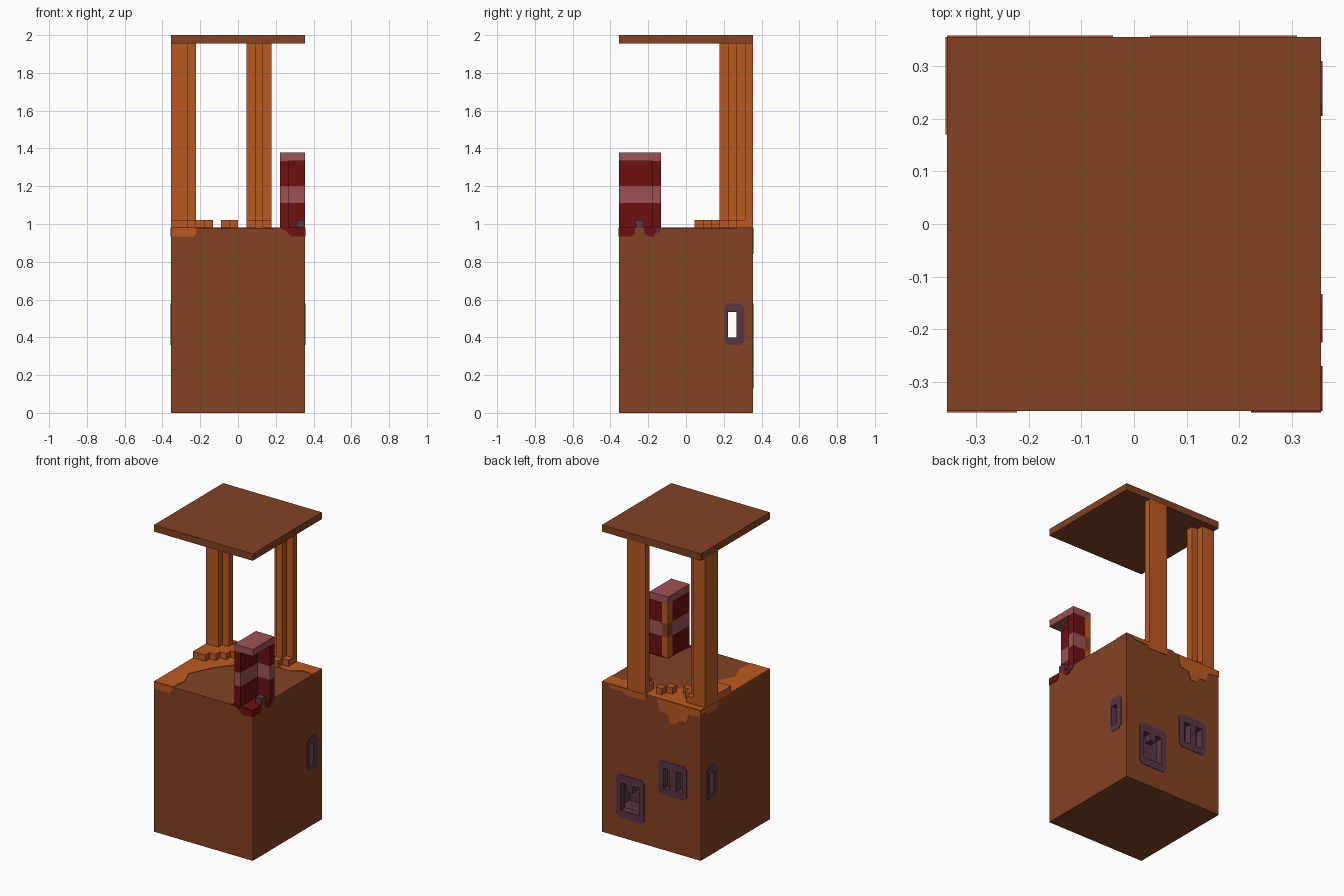
import bpy
import bmesh
from mathutils import Vector

if "Cube" in bpy.data.objects:
    bpy.data.objects.remove(bpy.data.objects["Cube"])

U = 2 / 45          # one grid cell
PAINT = 0.003       # thickness of painted patches


def material(name, r, g, b):
    m = bpy.data.materials.new(name)
    m.use_nodes = True
    m.diffuse_color = (r, g, b, 1)
    m.node_tree.nodes["Principled BSDF"].inputs["Base Color"].default_value = (r, g, b, 1)
    return m


brown = material("brown", 0.23, 0.054, 0.018)
orange = material("orange", 0.5, 0.102, 0.015)
dark_red = material("dark red", 0.156, 0.005, 0.006)
pink = material("dusty pink", 0.34, 0.085, 0.09)
purple = material("dull purple", 0.1, 0.036, 0.06)
bright_red = material("bright red", 0.35, 0.006, 0.008)


def finish(name, bm, mats, index=0):
    bmesh.ops.recalc_face_normals(bm, faces=bm.faces)
    for f in bm.faces:
        f.material_index = index
    mesh = bpy.data.meshes.new(name)
    bm.to_mesh(mesh)
    bm.free()
    for m in mats:
        mesh.materials.append(m)
    obj = bpy.data.objects.new(name, mesh)
    bpy.context.collection.objects.link(obj)
    return obj


def blocks(name, cells, mats, index=0):
    """Boxes given as cell ranges x0, x1, y0, y1, z0, z1."""
    bm = bmesh.new()
    for x0, x1, y0, y1, z0, z1 in cells:
        verts = bmesh.ops.create_cube(bm, size=1)["verts"]
        for v in verts:
            v.co = Vector(((x1 if v.co.x > 0 else x0) - 8,
                           (y1 if v.co.y > 0 else y0) - 8,
                           z1 if v.co.z > 0 else z0)) * U
    return finish(name, bm, mats, index)


def patch(name, outline, side, mat):
    """Thin painted plate on one side of the base."""
    e, top = 8 * U, 22 * U
    place = {"front": lambda a, b, d: (a, -e - d, b),
             "back": lambda a, b, d: (a, e + d, b),
             "right": lambda a, b, d: (e + d, a, b),
             "left": lambda a, b, d: (-e - d, a, b),
             "top": lambda a, b, d: (a, b, top + d),
             "inside": lambda a, b, d: (a, 3 * U + d, b)}[side]
    bm = bmesh.new()
    base = bm.faces.new([bm.verts.new(place(a, b, -PAINT)) for a, b in outline])
    ext = bmesh.ops.extrude_face_region(bm, geom=[base])["geom"]
    shift = Vector(place(0, 0, PAINT)) - Vector(place(0, 0, -PAINT))
    bmesh.ops.translate(bm, vec=shift, verts=[g for g in ext if isinstance(g, bmesh.types.BMVert)])
    return finish(name, bm, [mat])


def chamfered(a0, a1, b0, b1, c=0.02):
    return [(a0 + c, b0), (a1 - c, b0), (a1, b0 + c), (a1, b1 - c),
            (a1 - c, b1), (a0 + c, b1), (a0, b1 - c), (a0, b0 + c)]


def cut(obj, cutter):
    mod = obj.modifiers.new("opening", "BOOLEAN")
    mod.operation = "DIFFERENCE"
    mod.solver = "EXACT"
    mod.object = cutter
    bpy.context.view_layer.objects.active = obj
    bpy.ops.object.modifier_apply(modifier=mod.name)


# Base block and roof slab
base = blocks("base", [(0, 16, 0, 16, 0, 22)], [brown, purple])
blocks("roof", [(0, 16, 0, 16, 44, 45)], [brown])

# Purple surrounds of the openings
surrounds = [
    patch("side_surround", chamfered(0.205, 0.31, 0.36, 0.58), "right", purple),
    patch("left_surround", chamfered(0.19, 0.29, 0.36, 0.58), "left", purple),
    patch("twin_surround", chamfered(-0.255, -0.05, 0.36, 0.58), "back", purple),
    patch("large_surround", chamfered(0.05, 0.255, 0.13, 0.41), "back", purple),
]

# Chamber inside the base, with its slots and windows
openings = [
    (1, 15, 11, 15, 3, 13),
    (-1, 17, 13, 14, 9, 12),
    (3, 4, 14.5, 17, 9, 12),
    (5, 6, 14.5, 17, 9, 12),
    (10, 13, 14.5, 17, 4, 7),
    (10, 11, 14.5, 17, 6.5, 8),
    (12, 13, 14.5, 17, 6.5, 8),
]
for box in openings:
    cutter = blocks("cutter", [box], [brown, purple], 1)
    cutter.hide_render = True
    for target in [base] + surrounds:
        cut(target, cutter)
    bpy.data.objects.remove(cutter)

patch("inner_red_mark", chamfered(0.1, 0.17, 0.27, 0.33), "inside", bright_red)
patch("inner_side_red_mark", chamfered(-0.31, -0.2, 0.43, 0.48), "inside", bright_red)

# Pillars with stepped corners
blocks("corner_pillar", [(0, 2, 12, 15, 22, 44), (2, 3, 13, 14, 22, 44)], [orange])
blocks("back_pillar", [(9, 12, 15, 16, 22, 44), (10, 11, 14, 15, 22, 44)], [orange])

# Low roots around the pillars
rows = [(9, 2), (10, 3), (11, 4), (12, 5), (13, 4), (14, 3)]
blocks("corner_roots", [(0, w, y, y + 1, 22, 23) for y, w in rows], [orange])
blocks("back_roots", [(9, 12, 14, 16, 22, 23), (10, 11, 13, 14, 22, 23)], [orange])
blocks("loose_roots", [(6, 7, 13, 14, 22, 23), (7, 8, 14, 15, 22, 23)], [orange])

# Banded L-shaped wall with its cap and inner post
for name, z0, z1, wall, post in [("lower", 22, 25, dark_red, orange),
                                 ("middle", 25, 27, pink, brown),
                                 ("upper", 27, 30, dark_red, orange)]:
    blocks(name + "_wall", [(13, 14, 0, 4, z0, z1), (14, 16, 4, 5, z0, z1)], [wall])
    blocks(name + "_post", [(13, 14, 4, 5, z0, z1)], [post])
blocks("wall_cap", [(13, 16, 0, 5, 30, 31)], [pink])
blocks("purple_stud", [(15, 16, 2, 3, 22, 23)], [purple])

# Painted patches on top of the base
E, T = 8 * U, 22 * U
patch("top_side_paint", [(-E, -E), (-0.22, -E), (-0.21, -0.25), (-0.25, -0.15),
                         (-0.18, 0), (-0.1, 0.1), (-0.06, 0.22), (0, E), (-E, E)], "top", orange)
patch("top_back_paint", [(-0.1, E), (-0.06, 0.2), (0.05, 0.24), (0.2, 0.22),
                         (0.28, 0.27), (E, 0.26), (E, E)], "top", orange)
patch("top_wall_paint", [(0.2, -E), (E, -E), (E, -0.13), (0.25, -0.13)], "top", dark_red)

# Drips down the sides
patch("front_orange_drip", [(-E, T), (-E, 0.935), (-0.235, 0.935), (-0.222, 0.95), (-0.222, T)],
      "front", orange)
patch("front_red_drip", [(0.222, T), (0.25, 0.965), (0.28, 0.935), (E, 0.935), (E, T)],
      "front", dark_red)
patch("right_red_drip", [(-E, T), (-E, 0.935), (-0.285, 0.935), (-0.27, 0.95), (-0.27, T)],
      "right", dark_red)
patch("right_small_drip", [(-0.225, T), (-0.22, 0.95), (-0.2, 0.935), (-0.17, 0.935), (-0.15, T)],
      "right", dark_red)
patch("right_purple_drip", [(-0.16, T), (-0.16, 0.945), (-0.135, 0.96), (-0.133, T)],
      "right", purple)
patch("back_corner_drip", [(-E, T), (-E, 0.94), (-0.27, 0.93), (-0.26, 0.88), (-0.2, 0.87),
                           (-0.18, 0.84), (-0.14, 0.84), (-0.12, 0.89), (-0.06, 0.9), (-0.04, T)],
      "back", orange)
patch("back_pillar_drip", [(0.03, T), (0.05, 0.94), (0.18, 0.935), (0.2, 0.955), (0.3, 0.955),
                           (0.31, T)], "back", orange)
patch("left_drip", [(0.17, T), (0.19, 0.935), (0.3, 0.935), (0.32, 0.95), (E, 0.95), (E, T)],
      "left", orange)
